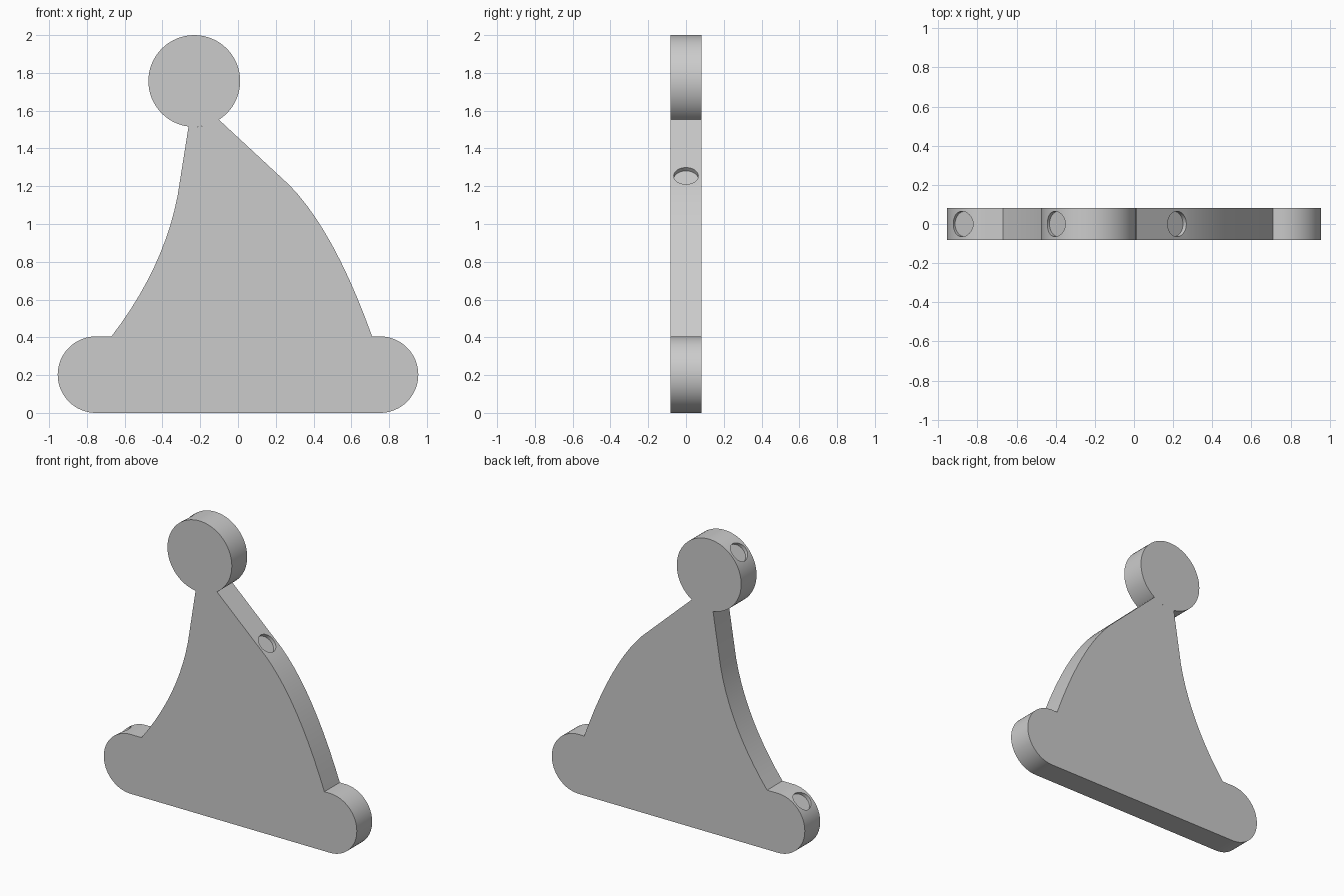
import bpy, bmesh
from math import sin, cos, radians
from mathutils import Vector

if "Cube" in bpy.data.objects:
    bpy.data.objects.remove(bpy.data.objects["Cube"])

HALF = 0.083            # half thickness of every part
POM, POM_R = (-0.2315, 1.757), 0.243
BRIM_X, BRIM_R = 0.752, 0.2025


def arc(centre, r, a0, a1, n):
    """Points on an arc in the xz plane, angles in degrees."""
    return [(centre[0] + r * cos(radians(a0 + (a1 - a0) * i / n)),
             centre[1] + r * sin(radians(a0 + (a1 - a0) * i / n))) for i in range(n + 1)]


def bezier(p0, p1, p2, n):
    pts = []
    for i in range(n + 1):
        t = i / n
        pts.append(tuple((1 - t) ** 2 * a + 2 * t * (1 - t) * b + t * t * c
                         for a, b, c in zip(p0, p1, p2)))
    return pts


def plate(name, pts):
    """Flat part: outline in the xz plane extruded along y."""
    bm = bmesh.new()
    face = bm.faces.new([bm.verts.new((x, -HALF, z)) for x, z in pts])
    ext = bmesh.ops.extrude_face_region(bm, geom=[face])
    verts = [v for v in ext["geom"] if isinstance(v, bmesh.types.BMVert)]
    bmesh.ops.translate(bm, vec=(0, 2 * HALF, 0), verts=verts)
    bmesh.ops.recalc_face_normals(bm, faces=bm.faces)
    mesh = bpy.data.meshes.new(name)
    bm.to_mesh(mesh)
    bm.free()
    ob = bpy.data.objects.new(name, mesh)
    bpy.context.collection.objects.link(ob)
    return ob


def activate(ob):
    bpy.ops.object.select_all(action='DESELECT')
    ob.select_set(True)
    bpy.context.view_layer.objects.active = ob


def socket(ob, x, z, normal, depth=0.025, r=0.065):
    """Shallow round recess sunk into the rim along its normal."""
    n = Vector((normal[0], 0, normal[1])).normalized()
    length = 0.1
    bpy.ops.mesh.primitive_cylinder_add(
        vertices=48, radius=r, depth=length,
        location=Vector((x, 0, z)) + n * (length / 2 - depth),
        rotation=n.to_track_quat('Z', 'Y').to_euler())
    cutter = bpy.context.object
    cutter.name = "socket_cutter"
    cutter.hide_render = True
    mod = ob.modifiers.new("socket", 'BOOLEAN')
    mod.operation, mod.solver, mod.object = 'DIFFERENCE', 'EXACT', cutter
    activate(ob)
    bpy.ops.object.modifier_apply(modifier=mod.name)
    bpy.data.objects.remove(cutter, do_unlink=True)


# brim: long bar with round ends
brim = plate("brim", arc((BRIM_X, BRIM_R), BRIM_R, -90, 90, 32)
             + arc((-BRIM_X, BRIM_R), BRIM_R, 90, 270, 32))

# cone: leaning body between brim and bobble
right_side = bezier((0.272, 1.206), (0.509, 0.965), (0.71, 2 * BRIM_R), 10)
left_side = bezier((-0.67, 2 * BRIM_R), (-0.395, 0.763), (-0.32, 1.148), 10)
cone = plate("cone", arc(POM, POM_R, -97.2, -57.5, 7) + right_side + left_side)

# bobble: round disc on the tip
bobble = plate("bobble", arc(POM, POM_R, 0, 354.375, 63))

# sockets in the edges
socket(cone, 0.22, 1.255, (0.685, 0.728))
for part, (cx, cz), r, ang in ((bobble, POM, POM_R, 135),
                               (brim, (-BRIM_X, BRIM_R), BRIM_R, 129)):
    d = (cos(radians(ang)), sin(radians(ang)))
    socket(part, cx + r * d[0], cz + r * d[1], d)

for ob in (brim, cone, bobble):
    activate(ob)
    bpy.ops.object.shade_smooth_by_angle(angle=radians(30))
